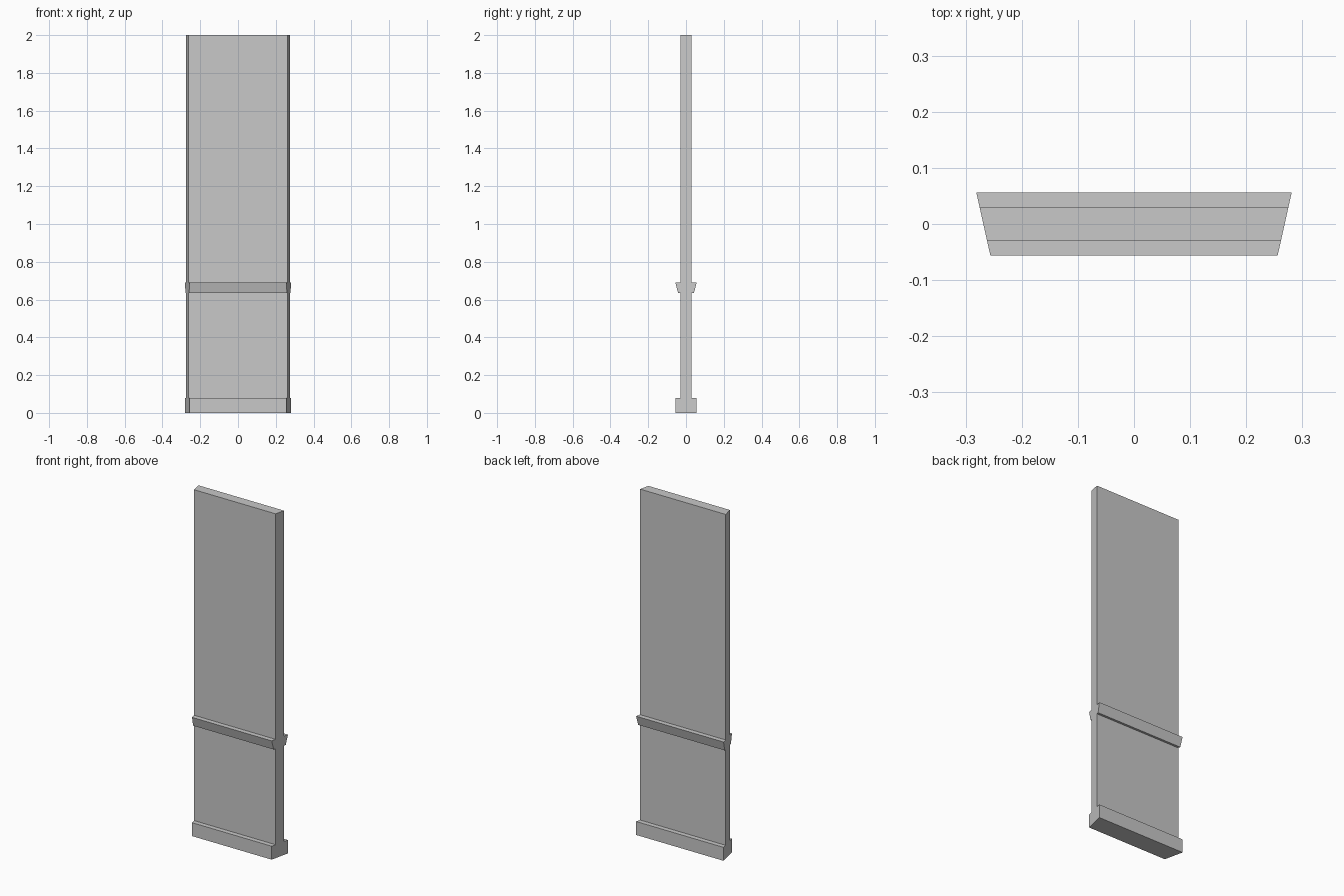
import bpy
import bmesh

cube = bpy.data.objects.get("Cube")
if cube:
    bpy.data.objects.remove(cube, do_unlink=True)

stone = bpy.data.materials.new("light grey stone")
stone.use_nodes = True
stone.diffuse_color = (0.58, 0.58, 0.58, 1)
stone.node_tree.nodes["Principled BSDF"].inputs["Base Color"].default_value = stone.diffuse_color


def half_width(y):
    # Mitred ends: the panel is wider at the back than at the front
    return 0.2685 + 0.223 * y


# Half profile (depth, height): plinth, lower panel, flared rail, upper panel
half_profile = [(0.0565, 0), (0.0565, 0.078), (0.029, 0.078), (0.029, 0.635),
                (0.042, 0.635), (0.0565, 0.69), (0.029, 0.69), (0.029, 2)]
profile = half_profile + [(-y, z) for y, z in reversed(half_profile)]

# Sweep the mirrored profile across the width
bm = bmesh.new()
left = [bm.verts.new((half_width(y), y, z)) for y, z in profile]
right = [bm.verts.new((-half_width(y), y, z)) for y, z in profile]
bm.faces.new(left)
bm.faces.new(right)
for i in range(len(profile)):
    j = (i + 1) % len(profile)
    bm.faces.new((left[i], left[j], right[j], right[i]))
bmesh.ops.recalc_face_normals(bm, faces=bm.faces)

mesh = bpy.data.meshes.new("wall_panel")
bm.to_mesh(mesh)
bm.free()
mesh.materials.append(stone)
bpy.context.collection.objects.link(bpy.data.objects.new("wall_panel", mesh))
